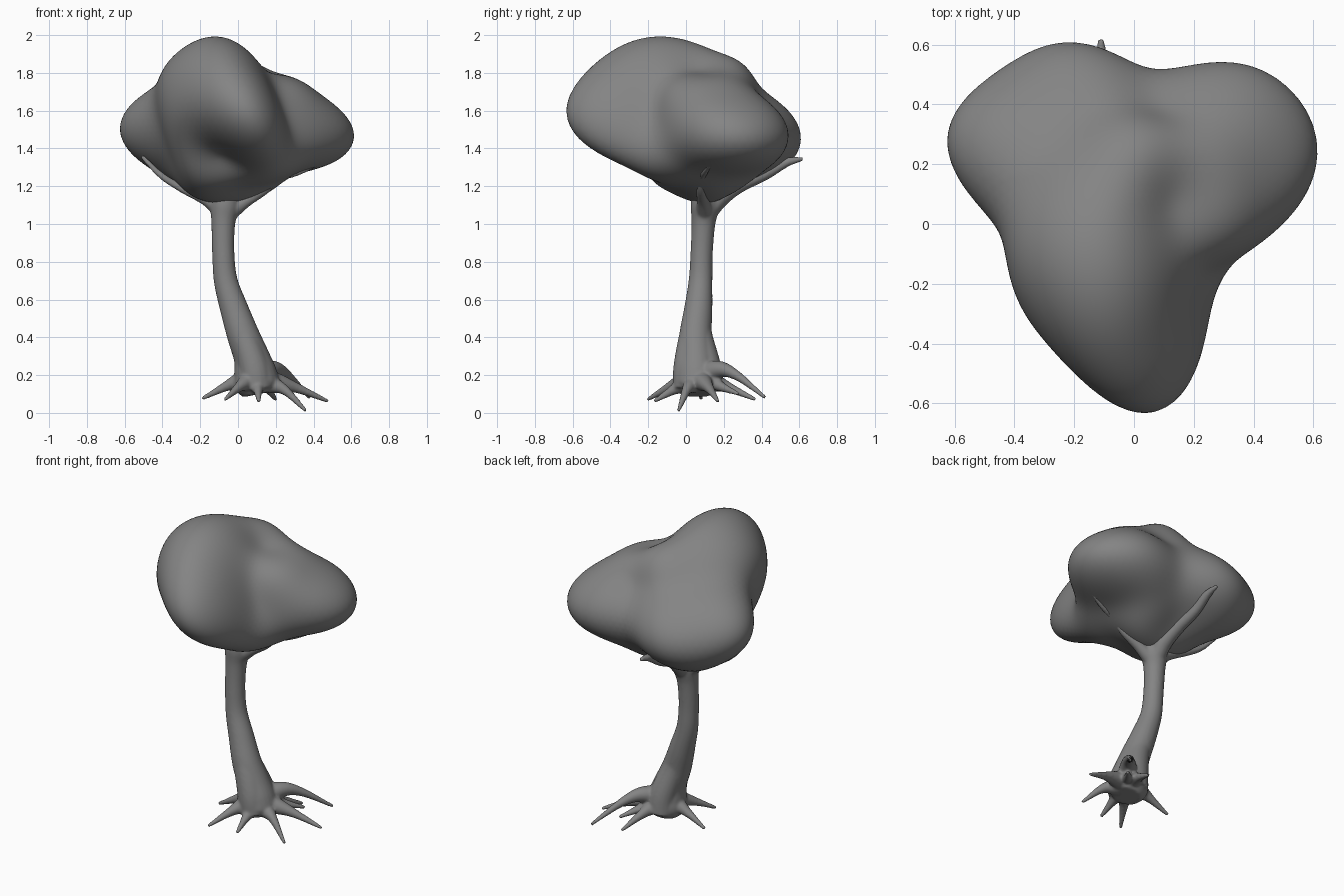
import bpy, bmesh, math
from mathutils import Vector

grey = bpy.data.materials.new("dark_grey")
grey.diffuse_color = (0.23, 0.23, 0.23, 1)


def catmull(pts, steps=6):
    """Smooth path through (x, y, z, radius) points."""
    p = [Vector(q) for q in pts]
    p = [p[0] * 2 - p[1]] + p + [p[-1] * 2 - p[-2]]
    out = []
    for i in range(1, len(p) - 2):
        a, b, c, d = p[i - 1:i + 3]
        for s in range(steps):
            t = s / steps
            out.append(0.5 * (2 * b + (c - a) * t + (2 * a - 5 * b + 4 * c - d) * t * t
                              + (3 * b - a - 3 * c + d) * t ** 3))
    return out + [p[-2]]


def tube(bm, pts, sides=14):
    """Closed tapered tube along a path."""
    path = catmull(pts)
    rings = []
    for i, q in enumerate(path):
        t = path[min(i + 1, len(path) - 1)].xyz - path[max(i - 1, 0)].xyz
        rot = Vector((0, 0, 1)).rotation_difference(t.normalized())
        r = max(q.w, 0.008)
        ring = []
        for k in range(sides):
            a = math.tau * k / sides
            ring.append(bm.verts.new(q.xyz + rot @ Vector((r * math.cos(a), r * math.sin(a), 0))))
        rings.append(ring)
    for lo, hi in zip(rings, rings[1:]):
        for k in range(sides):
            n = (k + 1) % sides
            bm.faces.new((lo[k], lo[n], hi[n], hi[k]))
    bm.faces.new(rings[0][::-1])
    bm.faces.new(rings[-1])


def finish(bm, name):
    bmesh.ops.recalc_face_normals(bm, faces=bm.faces[:])
    me = bpy.data.meshes.new(name)
    bm.to_mesh(me)
    bm.free()
    me.materials.append(grey)
    for f in me.polygons:
        f.use_smooth = True
    ob = bpy.data.objects.new(name, me)
    bpy.context.collection.objects.link(ob)
    return ob


# Trunk with flared foot, wider front to back
bm = bmesh.new()
tube(bm, [(0.11, 0.06, 0.10, 0.085), (0.10, 0.06, 0.15, 0.12), (0.09, 0.055, 0.22, 0.112),
          (0.07, 0.053, 0.30, 0.095), (0.028, 0.05, 0.41, 0.086), (-0.02, 0.065, 0.55, 0.075),
          (-0.065, 0.077, 0.70, 0.063), (-0.078, 0.083, 0.85, 0.059), (-0.078, 0.092, 1.0, 0.063),
          (-0.07, 0.10, 1.09, 0.076), (-0.06, 0.10, 1.16, 0.07)], 24)
for dy in (-0.04, 0.05):
    tube(bm, [(0.10, 0.06 + dy, 0.13, 0.09), (0.085, 0.055 + dy, 0.24, 0.082),
              (0.03, 0.05 + dy * 0.4, 0.41, 0.07), (-0.02, 0.065, 0.55, 0.06)], 20)

# Roots: tip position and height of the middle
hub = Vector((0.10, 0.06, 0.18))
roots = [((0.36, -0.04, 0.01), 0.13), ((0.48, 0.17, 0.06), 0.14), ((0.38, 0.42, 0.08), 0.21),
         ((0.20, 0.37, 0.07), 0.14), ((0.28, 0.28, 0.10), 0.15), ((-0.19, 0.08, 0.075), 0.15),
         ((-0.07, -0.205, 0.07), 0.145), ((0.11, -0.17, 0.06), 0.13)]
for tip, mid_z in roots:
    tip = Vector(tip)
    mid = hub.lerp(tip, 0.58)
    near = hub.lerp(tip, 0.3)
    tube(bm, [(*hub, 0.075), (near.x, near.y, mid_z + 0.02, 0.048),
              (mid.x, mid.y, mid_z - 0.012, 0.026), (*tip, 0.01)])

# Branches hugging the underside of the crown: left, back, right
tube(bm, [(-0.07, 0.10, 1.05, 0.05), (-0.16, 0.11, 1.125, 0.035), (-0.30, 0.12, 1.19, 0.022),
          (-0.41, 0.12, 1.26, 0.018), (-0.51, 0.13, 1.36, 0.012)])
tube(bm, [(-0.07, 0.10, 1.05, 0.055), (-0.07, 0.18, 1.14, 0.052), (-0.09, 0.28, 1.205, 0.042),
          (-0.11, 0.42, 1.265, 0.033), (-0.11, 0.53, 1.325, 0.025), (-0.11, 0.62, 1.345, 0.011)])
tube(bm, [(-0.06, 0.10, 1.05, 0.05), (0.04, 0.09, 1.12, 0.034), (0.14, 0.08, 1.18, 0.026),
          (0.21, 0.08, 1.24, 0.022), (0.32, 0.10, 1.275, 0.018), (0.43, 0.13, 1.32, 0.012)])
trunk = finish(bm, "trunk_and_roots")
m = trunk.modifiers.new("blend", 'REMESH')
m.mode = 'VOXEL'
m.voxel_size = 0.008
m.use_smooth_shade = True
m = trunk.modifiers.new("soften", 'SMOOTH')
m.factor = 0.5
m.iterations = 7

# Crown: sphere pulled towards points on each lobe
front_lobe = [(0.12, -0.62, 1.54), (-0.21, -0.48, 1.6), (-0.39, -0.26, 1.65), (-0.45, -0.03, 1.63),
              (0.23, -0.4, 1.55), (0.26, -0.22, 1.5), (0.02, -0.5, 1.82), (-0.03, -0.38, 1.92),
              (-0.12, -0.15, 2.0), (-0.3, -0.1, 1.93), (-0.41, -0.08, 1.8), (0.08, -0.2, 1.89),
              (0.17, -0.2, 1.75), (-0.12, 0.05, 1.96), (0.1, -0.57, 1.43), (-0.02, -0.36, 1.37),
              (-0.25, -0.33, 1.46), (-0.05, -0.21, 1.28), (-0.03, -0.1, 1.19), (-0.04, 0.08, 1.11)]
left_lobe = [(-0.64, 0.3, 1.5), (-0.5, 0.25, 1.69), (-0.54, 0.46, 1.46), (-0.52, 0.25, 1.33),
             (-0.3, 0.2, 1.19), (-0.39, 0, 1.38), (-0.2, 0.61, 1.41), (-0.14, 0.47, 1.28),
             (-0.36, 0.45, 1.27), (-0.05, 0.25, 1.17), (0.06, 0.52, 1.45), (0.08, 0.4, 1.67),
             (-0.15, 0.2, 1.88), (-0.18, 0.4, 1.71)]
right_lobe = [(0.11, 0.05, 1.83), (0.33, 0.55, 1.48), (0.54, 0.45, 1.45), (0.64, 0.23, 1.46),
              (0.51, 0.24, 1.63), (0.4, 0.24, 1.71), (0.25, 0.18, 1.79), (0.5, 0.2, 1.32),
              (0.3, 0.15, 1.26), (0.5, 0, 1.45), (0.36, -0.11, 1.48), (0.33, 0.42, 1.3),
              (0.16, 0, 1.2), (0.3, 0.42, 1.66)]
centre = Vector((0, 0.08, 1.52))
BASE, SPREAD = 0.5, 0.5
targets = [Vector(p) - centre for p in front_lobe + left_lobe + right_lobe]
dirs = [t.normalized() for t in targets]
pull = [0.0] * len(dirs)


def radius(d):
    return BASE + sum(w * math.exp(-(d - e).length_squared / SPREAD ** 2)
                      for w, e in zip(pull, dirs))


for _ in range(20):
    for i, t in enumerate(targets):
        pull[i] += t.length - radius(dirs[i])

bm = bmesh.new()
bmesh.ops.create_icosphere(bm, subdivisions=5, radius=1)
for v in bm.verts:
    d = v.co.normalized()
    v.co = centre + d * radius(d)
crown = finish(bm, "leafy_crown")
m = crown.modifiers.new("soften", 'SMOOTH')
m.factor = 0.5
m.iterations = 6
m = crown.modifiers.new("subdivide", 'SUBSURF')
m.levels = m.render_levels = 1
